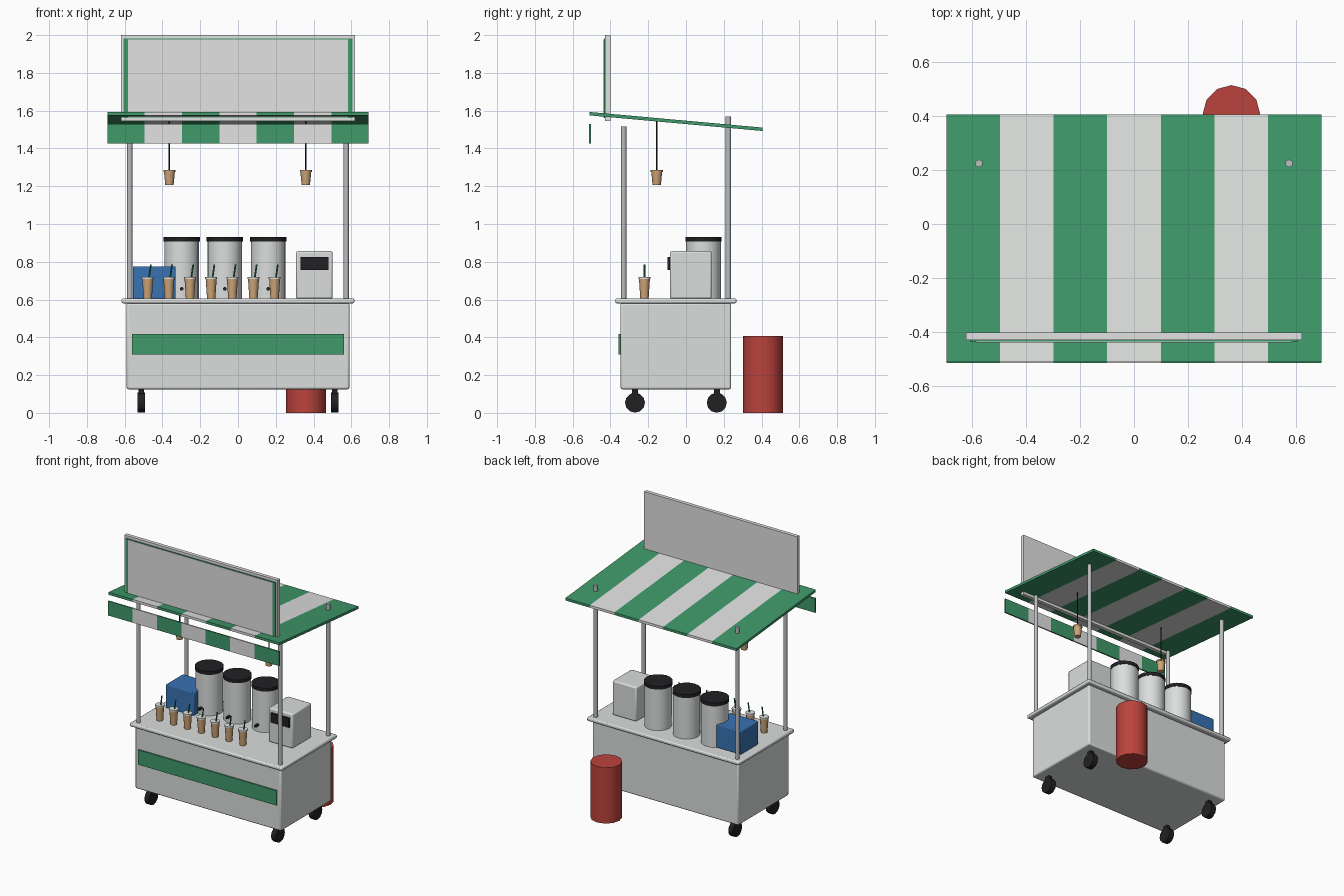
import bpy, math
from mathutils import Vector

if "Cube" in bpy.data.objects:
    bpy.data.objects.remove(bpy.data.objects["Cube"])


def material(name, rgb):
    m = bpy.data.materials.new(name)
    m.diffuse_color = (*rgb, 1)
    m.use_nodes = True
    m.node_tree.nodes["Principled BSDF"].inputs["Base Color"].default_value = m.diffuse_color
    return m


WHITE = material("off_white", (0.75, 0.76, 0.75))
STEEL = material("light_steel", (0.71, 0.73, 0.73))
POLE = material("pole_grey", (0.5, 0.51, 0.52))
GREEN = material("green", (0.05, 0.32, 0.145))
STRAW = material("dark_green", (0.02, 0.2, 0.08))
BLACK = material("black", (0.015, 0.015, 0.018))
TAN = material("coffee_tan", (0.62, 0.38, 0.19))
RED = material("red", (0.5, 0.055, 0.045))
BLUE = material("blue", (0.04, 0.17, 0.45))


def box(name, x, y, z, mat, bevel=0):
    """Box from (min, max) ranges on each axis."""
    bpy.ops.mesh.primitive_cube_add(size=1)
    o = bpy.context.object
    o.name = name
    for v in o.data.vertices:
        v.co = Vector([r[0] + (c + 0.5) * (r[1] - r[0]) for c, r in zip(v.co, (x, y, z))])
    o.data.materials.append(mat)
    if bevel:
        b = o.modifiers.new("soft_edges", 'BEVEL')
        b.width = bevel
        b.segments = 2
        bpy.ops.object.shade_smooth_by_angle(angle=math.radians(40))
    return o


def rod(name, a, b, r1, mat, r2=None, sides=12):
    """Cylinder or cone from point a to point b."""
    a, b = Vector(a), Vector(b)
    bpy.ops.mesh.primitive_cone_add(vertices=sides, radius1=r1, radius2=r1 if r2 is None else r2,
                                    depth=(b - a).length, location=(a + b) / 2)
    o = bpy.context.object
    o.name = name
    o.rotation_mode = 'QUATERNION'
    o.rotation_quaternion = Vector((0, 0, 1)).rotation_difference(b - a)
    o.data.materials.append(mat)
    bpy.ops.object.shade_smooth_by_angle(angle=math.radians(50))
    return o


# Cart body, counter and front panel
box("cart_body", (-0.59, 0.59), (-0.347, 0.239), (0.125, 0.582), STEEL, 0.01)
box("counter_top", (-0.616, 0.616), (-0.374, 0.267), (0.58, 0.606), STEEL, 0.008)
box("front_panel", (-0.56, 0.56), (-0.357, -0.34), (0.31, 0.418), GREEN)

# Wheels with forks, posts
for sx in (-1, 1):
    for y in (-0.27, 0.163):
        x = sx * 0.512
        rod("wheel", (x - 0.019, y, 0.054), (x + 0.019, y, 0.054), 0.053, BLACK)
        box("wheel_fork", (x - 0.014, x + 0.014), (y - 0.016, y + 0.016), (0.09, 0.128), BLACK)
    rod("front_post", (sx * 0.573, -0.33, 0.6), (sx * 0.573, -0.33, 1.515), 0.014, POLE)
    rod("back_post", (sx * 0.573, 0.224, 0.6), (sx * 0.573, 0.224, 1.568), 0.014, POLE)

# Sloping striped canopy with hanging valance
WIDTH = 1.384 / 7
for i in range(7):
    x = (-0.692 + i * WIDTH, -0.692 + (i + 1) * WIDTH)
    mat = WHITE if i % 2 else GREEN
    strip = box("canopy_strip", x, (-0.51, 0.405), (-0.009, 0.009), mat)
    for v in strip.data.vertices:
        v.co.z += 1.584 - (v.co.y + 0.51) * 0.0902
    box("valance_strip", x, (-0.514, -0.504), (1.425, 1.53), mat)

# Sign board with green border plate and pale face plate
box("sign_board", (-0.62, 0.62), (-0.428, -0.401), (1.546, 2.0), WHITE)
box("sign_border", (-0.606, 0.606), (-0.434, -0.427), (1.56, 1.981), GREEN)
box("sign_face", (-0.583, 0.583), (-0.437, -0.43), (1.565, 1.977), WHITE)

# Drink dispensers with lids and taps
for x in (-0.298, -0.07, 0.16):
    rod("dispenser", (x, 0.093, 0.6), (x, 0.093, 0.912), 0.092, STEEL, sides=16)
    rod("dispenser_lid", (x, 0.093, 0.908), (x, 0.093, 0.932), 0.096, BLACK, sides=16)
    rod("dispenser_tap", (x, 0.01, 0.657), (x, -0.03, 0.657), 0.01, BLACK, sides=8)

# Blue cooler and payment machine
box("cooler_box", (-0.557, -0.33), (-0.04, 0.16), (0.604, 0.776), BLUE, 0.006)
box("machine", (0.307, 0.501), (-0.085, 0.136), (0.604, 0.856), STEEL, 0.01)
box("machine_screen", (0.331, 0.479), (-0.098, -0.08), (0.757, 0.826), BLACK)

# Row of cups with lids and straws
for i in range(7):
    x = -0.478 + i * 0.112
    rod("cup", (x, -0.22, 0.605), (x, -0.22, 0.71), 0.022, TAN, 0.029)
    rod("cup_lid", (x, -0.22, 0.71), (x, -0.22, 0.72), 0.032, WHITE)
    rod("straw", (x + 0.006, -0.22, 0.71), (x + 0.017, -0.22, 0.786), 0.0045, STRAW, sides=8)

# Hanging cup lamps
for x in (-0.363, 0.359):
    rod("lamp_cord", (x, -0.155, 1.28), (x, -0.155, 1.55), 0.004, BLACK, sides=8)
    rod("lamp_cup", (x, -0.155, 1.206), (x, -0.155, 1.278), 0.022, TAN, 0.029)
    rod("lamp_rim", (x, -0.155, 1.276), (x, -0.155, 1.286), 0.032, TAN)

# Red bin behind the cart
rod("bin", (0.36, 0.407, 0), (0.36, 0.407, 0.408), 0.106, RED)
